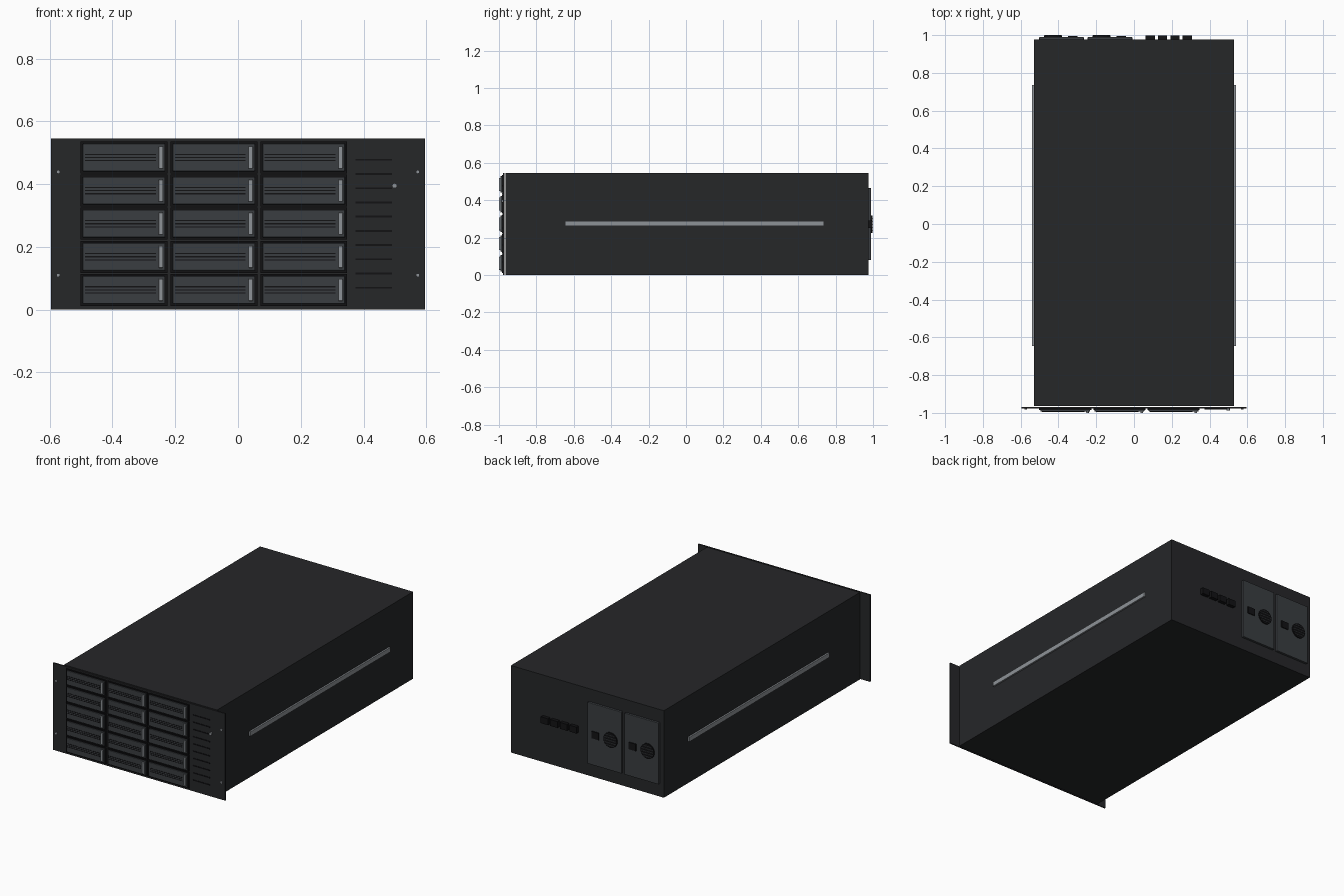
import bpy, math

if "Cube" in bpy.data.objects:
    bpy.data.objects.remove(bpy.data.objects["Cube"])

def mat(name, c):
    m = bpy.data.materials.new(name)
    m.diffuse_color = (*c, 1)
    m.use_nodes = True
    m.node_tree.nodes["Principled BSDF"].inputs["Base Color"].default_value = m.diffuse_color
    return m

BODY = mat("charcoal", (0.019, 0.020, 0.022))
TRAY = mat("slate", (0.042, 0.047, 0.052))
DARK = mat("black", (0.006, 0.006, 0.007))
STEEL = mat("steel", (0.27, 0.29, 0.31))

def box(name, x0, x1, y0, y1, z0, z1, m, bevel=0.0):
    bpy.ops.mesh.primitive_cube_add(size=1, location=((x0 + x1) / 2, (y0 + y1) / 2, (z0 + z1) / 2))
    o = bpy.context.object
    o.name = name
    o.scale = (x1 - x0, y1 - y0, z1 - z0)
    bpy.ops.object.transform_apply(location=False, rotation=False, scale=True)
    o.data.materials.append(m)
    if bevel:
        b = o.modifiers.new("bevel", 'BEVEL')
        b.width, b.segments = bevel, 2
    return o

def disc(name, x, y0, y1, z, r, m, n=24):
    bpy.ops.mesh.primitive_cylinder_add(vertices=n, radius=r, depth=abs(y1 - y0),
                                        location=(x, (y0 + y1) / 2, z), rotation=(math.pi / 2, 0, 0))
    o = bpy.context.object
    o.name = name
    o.data.materials.append(m)
    bpy.ops.object.shade_smooth_by_angle()
    return o

# Chassis and rack-ear front plate
H = 0.545
box("chassis", -0.53, 0.53, -0.964, 0.976, 0, H, BODY)
box("front_plate", -0.596, 0.596, -0.978, -0.970, 0, H, BODY)

# Side rails and ear screws
for s in (-1, 1):
    box("side_rail", *sorted((s * 0.528, s * 0.54)), -0.647, 0.737, 0.262, 0.290, STEEL)
    for z in (0.11, 0.439):
        disc("ear_screw", s * 0.573, -0.983, -0.976, z, 0.006, STEEL, 12)

# Drive bays: 3 columns x 5 rows
for c in range(3):
    for r in range(5):
        x0 = -0.502 + c * 0.2865
        zc = 0.063 + r * 0.1055
        box("bay_frame", x0, x0 + 0.277, -0.985, -0.976, zc - 0.051, zc + 0.051, DARK)
        box("drive_tray", x0 + 0.007, x0 + 0.270, -0.993, -0.983, zc - 0.044, zc + 0.044, TRAY, 0.003)
        box("tray_handle", x0 + 0.249, x0 + 0.263, -1.0, -0.991, zc - 0.035, zc + 0.035, STEEL, 0.002)
        for k in (-1, 0, 1):
            zs = zc + k * 0.010
            box("tray_slot", x0 + 0.014, x0 + 0.240, -0.9945, -0.992, zs - 0.0018, zs + 0.0018, DARK)

# Front vents and power button
for i in range(10):
    z = 0.070 + i * 0.0453
    box("front_vent", 0.374, 0.491, -0.981, -0.976, z - 0.003, z + 0.003, DARK)
disc("power_button", 0.499, -0.987, -0.976, 0.395, 0.008, STEEL, 16)

# Rear power supplies with fan, grille bars and inlet
ZC = 0.272
for x0 in (-0.502, -0.245):
    box("power_supply", x0, x0 + 0.236, 0.972, 0.990, 0.08, 0.465, TRAY, 0.003)
    fx = x0 + 0.073
    disc("supply_fan", fx, 0.988, 0.997, ZC, 0.047, DARK, 24)
    for k in range(-2, 3):
        z = ZC + k * 0.016
        w = math.sqrt(0.044 ** 2 - (k * 0.016) ** 2)
        box("fan_bar", fx - w, fx + w, 0.995, 1.0, z - 0.002, z + 0.002, TRAY)
    box("power_inlet", x0 + 0.153, x0 + 0.203, 0.988, 0.996, ZC - 0.022, ZC + 0.022, DARK)

# Rear ports
for i in range(4):
    x0 = 0.06 + i * 0.066
    box("rear_port", x0, x0 + 0.05, 0.974, 0.998, ZC - 0.02, ZC + 0.02, DARK)
